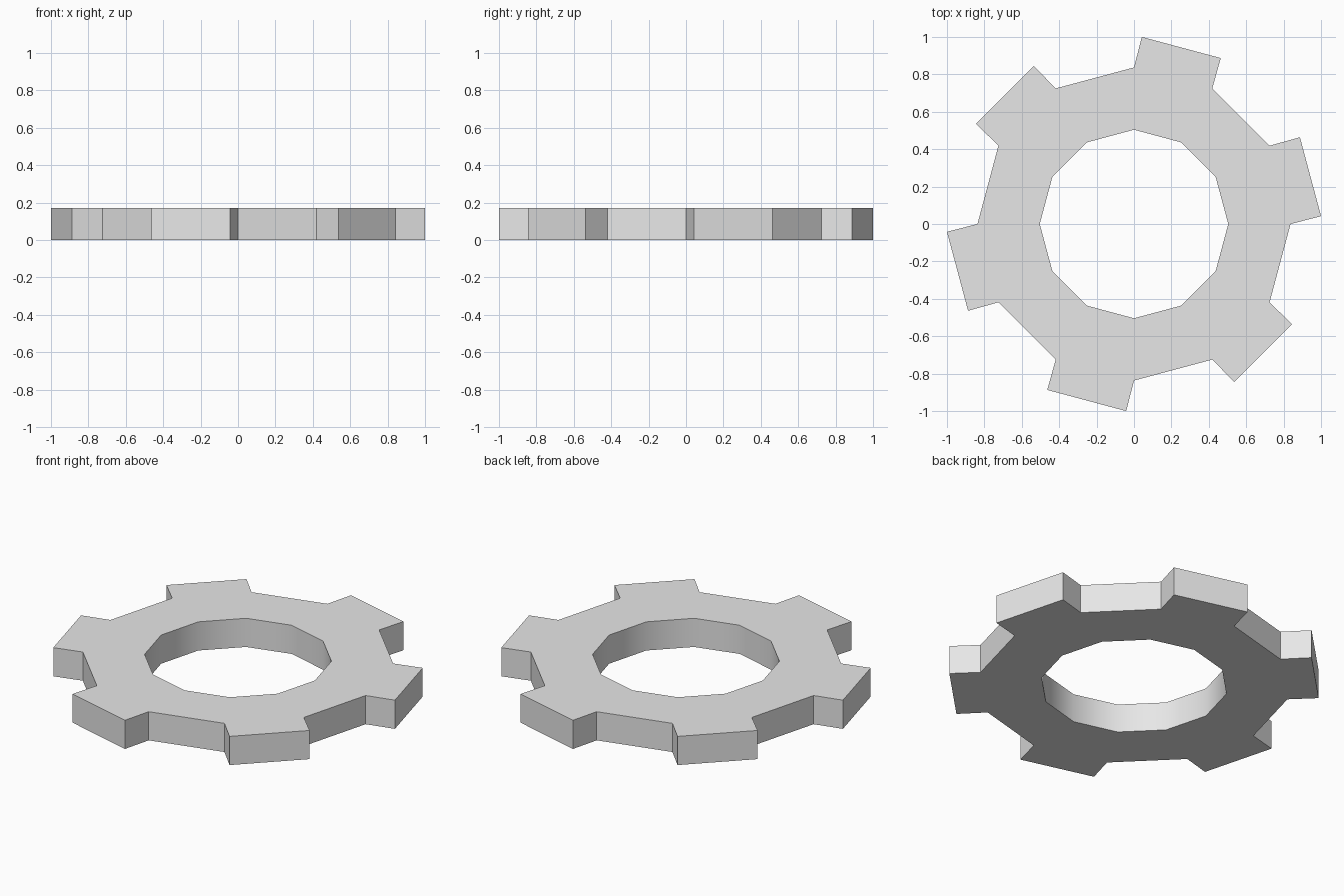
import bpy, bmesh, math

if "Cube" in bpy.data.objects:
    bpy.data.objects.remove(bpy.data.objects["Cube"])

HEIGHT = 0.17
HOLE_R, ROOT_R, TIP_R = 0.504, 0.837, 1.001
SIDES = 12                      # every second side carries a tooth
TIP_INSET = math.radians(2.4)   # tip corners sit slightly inside the sector

grey = bpy.data.materials.new("light grey")
grey.diffuse_color = (0.8, 0.8, 0.8, 1)
grey.use_nodes = True
grey.node_tree.nodes["Principled BSDF"].inputs["Base Color"].default_value = grey.diffuse_color

bm = bmesh.new()


def point(radius, angle):
    return bm.verts.new((radius * math.cos(angle), radius * math.sin(angle), 0))


# Twelve-sided flat ring with a tooth on alternate sides
step = 2 * math.pi / SIDES
inner = [point(HOLE_R, i * step) for i in range(SIDES)]
root = [point(ROOT_R, i * step) for i in range(SIDES)]
for i in range(SIDES):
    j = (i + 1) % SIDES
    bm.faces.new((inner[i], root[i], root[j], inner[j]))
    if i % 2 == 0:
        tip_a = point(TIP_R, i * step + TIP_INSET)
        tip_b = point(TIP_R, (i + 1) * step - TIP_INSET)
        bm.faces.new((root[i], tip_a, tip_b, root[j]))

# Thicken into a solid plate
ext = bmesh.ops.extrude_face_region(bm, geom=bm.faces[:], use_keep_orig=True)
top = [g for g in ext["geom"] if isinstance(g, bmesh.types.BMVert)]
bmesh.ops.translate(bm, verts=top, vec=(0, 0, HEIGHT))
bmesh.ops.recalc_face_normals(bm, faces=bm.faces[:])

# Smooth shading only on the bore wall
for f in bm.faces:
    f.smooth = all(v.co.xy.length < HOLE_R + 0.01 for v in f.verts)
for e in bm.edges:
    if len({f.smooth for f in e.link_faces}) > 1:
        e.smooth = False

mesh = bpy.data.meshes.new("gear_ring")
bm.to_mesh(mesh)
bm.free()
mesh.materials.append(grey)
gear = bpy.data.objects.new("gear_ring", mesh)
bpy.context.collection.objects.link(gear)
